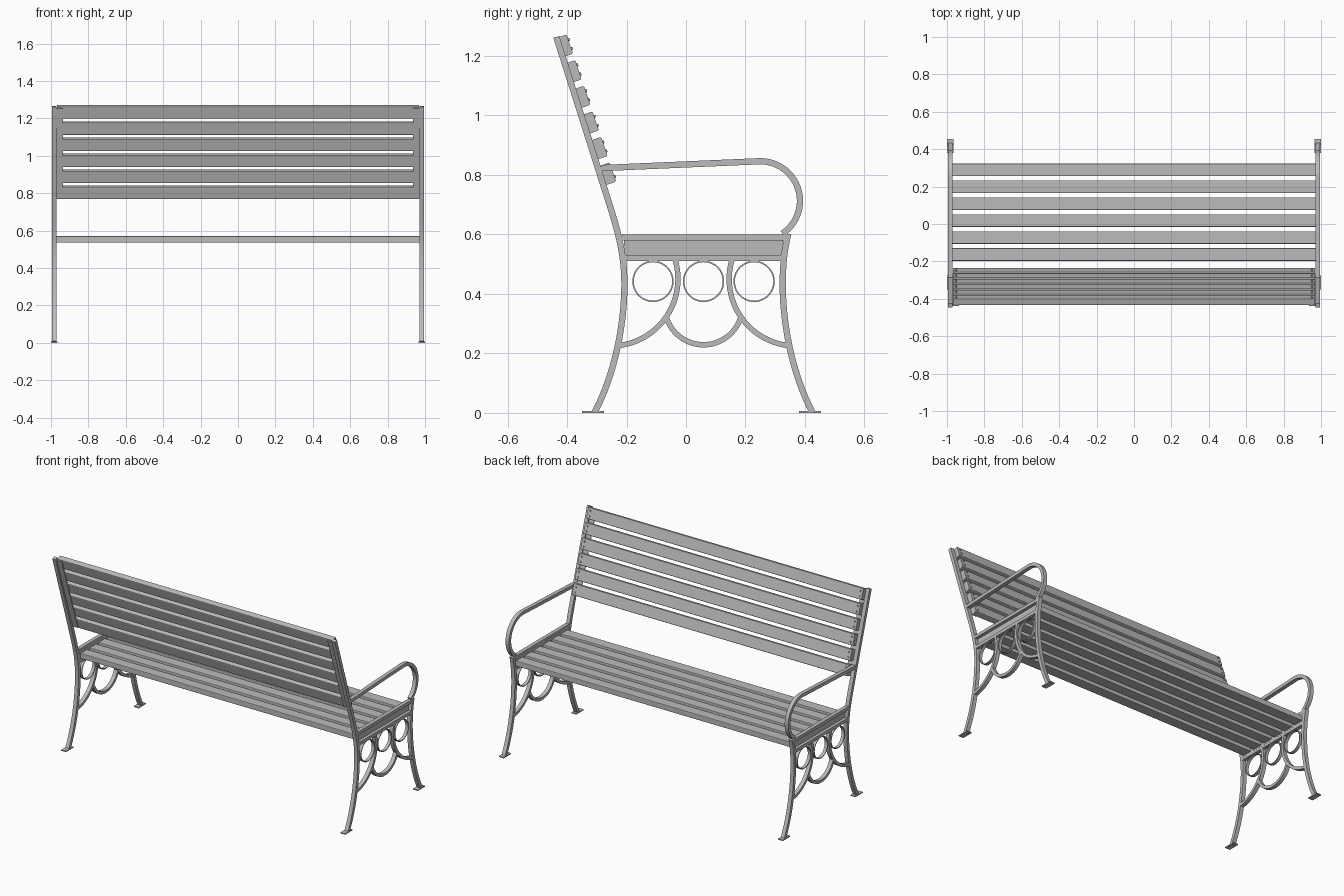
import bpy, bmesh, math
from mathutils import Vector, Matrix
from mathutils.geometry import interpolate_bezier

cube = bpy.data.objects.get("Cube")
if cube:
    bpy.data.objects.remove(cube, do_unlink=True)

grey = bpy.data.materials.new("light_grey")
grey.use_nodes = True
grey.diffuse_color = (0.5, 0.5, 0.5, 1)
grey.node_tree.nodes["Principled BSDF"].inputs["Base Color"].default_value = (0.5, 0.5, 0.5, 1)

SIDE_X = 0.983      # centre of each end frame
BAR = 0.021         # bar width seen from the side
DEPTH = 0.025       # bar depth across the bench
MID_Y = 0.059       # middle of the leg frame
LEAN = math.atan2(0.029, 0.086)


def finish(name, bm, smooth=False):
    bmesh.ops.recalc_face_normals(bm, faces=bm.faces)
    mesh = bpy.data.meshes.new(name)
    bm.to_mesh(mesh)
    bm.free()
    mesh.materials.append(grey)
    obj = bpy.data.objects.new(name, mesh)
    bpy.context.collection.objects.link(obj)
    if smooth:
        bpy.ops.object.select_all(action='DESELECT')
        obj.select_set(True)
        bpy.context.view_layer.objects.active = obj
        bpy.ops.object.shade_smooth_by_angle(angle=math.radians(30))
    return obj


def box(name, centre, size, tilt=0, bevel=0):
    bm = bmesh.new()
    bmesh.ops.create_cube(bm, size=1)
    bmesh.ops.scale(bm, vec=size, verts=bm.verts)
    if bevel:
        edges = [e for e in bm.edges if abs(e.verts[0].co.x - e.verts[1].co.x) > 0.1]
        bmesh.ops.bevel(bm, geom=edges, offset=bevel, segments=2, profile=0.5, affect='EDGES')
    bm.transform(Matrix.Translation(centre) @ Matrix.Rotation(tilt, 4, 'X'))
    return finish(name, bm)


def sweep(name, x, path, width=BAR, depth=DEPTH, closed=False):
    """Rectangular bar that follows a path of (y, z) points."""
    bm = bmesh.new()
    pts = [Vector(p) for p in path]
    n = len(pts)
    rings = []
    for i, p in enumerate(pts):
        a = pts[(i - 1) % n] if closed or i else p
        b = pts[(i + 1) % n] if closed or i < n - 1 else p
        t = (b - a).normalized()
        side = Vector((-t.y, t.x)) * width / 2
        rings.append([bm.verts.new((x + sx * depth / 2, p.x + s * side.x, p.y + s * side.y))
                      for sx, s in ((-1, -1), (1, -1), (1, 1), (-1, 1))])
    for i in range(n if closed else n - 1):
        r, q = rings[i], rings[(i + 1) % n]
        for k in range(4):
            bm.faces.new((r[k], r[(k + 1) % 4], q[(k + 1) % 4], q[k]))
    if not closed:
        bm.faces.new(rings[0])
        bm.faces.new(rings[-1])
    return finish(name, bm, smooth=True)


def arc(cy, cz, r, start, end, steps=24):
    angles = [math.radians(start + (end - start) * i / steps) for i in range(steps + 1)]
    return [(cy + r * math.cos(a), cz + r * math.sin(a)) for a in angles]


def bezier(a, b, c, d, steps=12):
    pts = [Vector((*p, 0)) for p in (a, b, c, d)]
    return [(p.x, p.y) for p in interpolate_bezier(*pts, steps)]


def flip(path):
    return [(2 * MID_Y - y, z) for y, z in path]


# Leg curve: foot to waist, written for the rear and mirrored for the front
lower_leg = bezier((-0.306, 0.004), (-0.245, 0.12), (-0.208, 0.28), (-0.207, 0.43), 16)
rear_post = lower_leg + bezier((-0.207, 0.43), (-0.207, 0.52), (-0.222, 0.59), (-0.257, 0.7))[1:]
rear_post.append((-0.436, 1.264))
front_leg = flip(lower_leg + bezier((-0.207, 0.43), (-0.207, 0.49), (-0.212, 0.55), (-0.226, 0.602))[1:])
side_arc = arc(-0.252, 0.45, 0.225, -82, 16)
armrest = [(-0.285, 0.823)] + arc(0.25, 0.713, 0.133, 92, -56, 28)

for side, label in ((1, "left"), (-1, "right")):
    x = side * SIDE_X
    sweep(f"{label}_rear_post", x, rear_post)
    sweep(f"{label}_front_leg", x, front_leg)
    sweep(f"{label}_armrest", x, armrest)

    # Curved bracing and rings under the seat
    sweep(f"{label}_rear_brace", x, side_arc, 0.018)
    sweep(f"{label}_front_brace", x, flip(side_arc), 0.018)
    sweep(f"{label}_lower_brace", x, arc(MID_Y, 0.36, 0.131, -161, -19), 0.018)
    for i in (-1, 0, 1):
        ring = arc(MID_Y + i * 0.17, 0.442, 0.067, 0, 360, 40)[:-1]
        sweep(f"{label}_ring", x, ring, 0.005, 0.02, closed=True)

    # Foot plates
    for name, y in (("rear", -0.313), ("front", 0.417)):
        box(f"{label}_{name}_foot", (x, y, 0.003), (0.034, 0.074, 0.006))

    # Channel-shaped seat rail
    sweep(f"{label}_rail_top", x, [(-0.215, 0.59), (0.34, 0.59)], 0.02)
    sweep(f"{label}_rail_bottom", x, [(-0.205, 0.52), (0.325, 0.52)], 0.02)
    box(f"{label}_rail_web", (side * 0.973, MID_Y, 0.555), (0.006, 0.535, 0.06))

    # Strip fixed behind the back slats
    box(f"{label}_back_strip", (side * 0.953, -0.354, 1.013), (0.036, 0.005, 0.51), LEAN)

# Seat slats
for i in range(6):
    box("seat_slat", (0, -0.163 + i * 0.0905, 0.5525), (1.944, 0.067, 0.035), 0, 0.004)

# Back slats with two bolt heads at each end
up = Vector((0, -math.sin(LEAN), math.cos(LEAN)))
out = Vector((0, math.cos(LEAN), math.sin(LEAN)))
for i in range(6):
    centre = Vector((0, -0.262 - i * 0.029, 0.804 + i * 0.086))
    box("back_slat", centre, (1.938, 0.035, 0.068), LEAN, 0.005)
    for x in (-0.951, 0.951):
        for v in (-0.016, 0.016):
            bm = bmesh.new()
            bmesh.ops.create_cone(bm, cap_ends=True, segments=10, radius1=0.006, radius2=0.004, depth=0.005)
            place = centre + up * v + out * 0.0195 + Vector((x, 0, 0))
            bm.transform(Matrix.Translation(place) @ out.to_track_quat('Z', 'Y').to_matrix().to_4x4())
            finish("back_bolt", bm)
